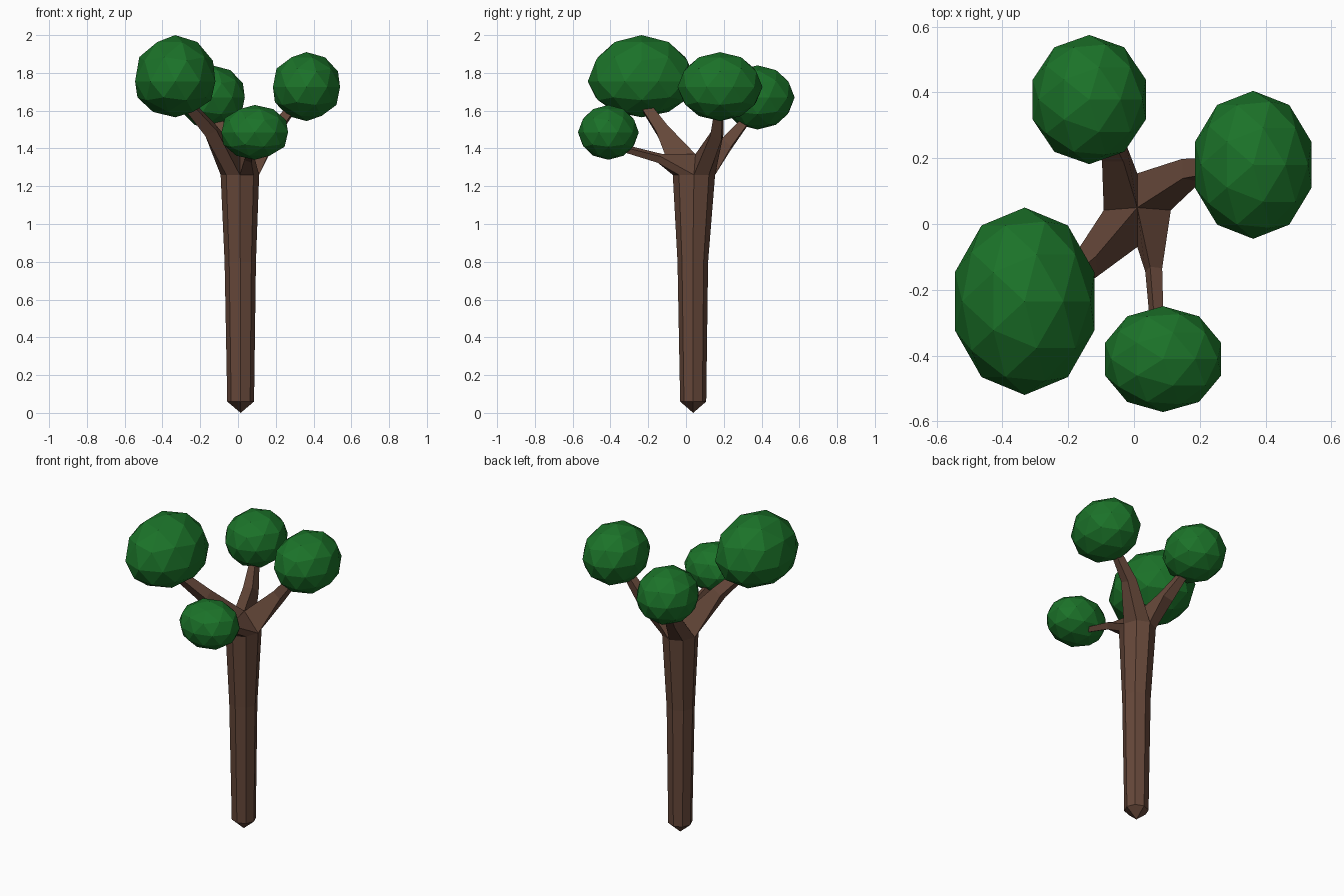
import bpy, bmesh, math
from mathutils import Vector

if "Cube" in bpy.data.objects:
    bpy.data.objects.remove(bpy.data.objects["Cube"])


def material(name, color):
    m = bpy.data.materials.new(name)
    m.diffuse_color = (*color, 1)
    m.use_nodes = True
    m.node_tree.nodes["Principled BSDF"].inputs["Base Color"].default_value = m.diffuse_color
    return m


bark = material("bark", (0.13, 0.063, 0.041))
leaf = material("leaf", (0.011, 0.17, 0.022))


def finish(bm, name, mat):
    bmesh.ops.recalc_face_normals(bm, faces=bm.faces)
    me = bpy.data.meshes.new(name)
    bm.to_mesh(me)
    bm.free()
    me.materials.append(mat)
    ob = bpy.data.objects.new(name, me)
    bpy.context.collection.objects.link(ob)


# Trunk: eight-sided rings (z, centre x, centre y, radius x, radius y)
bm = bmesh.new()
rings = []
for z, cx, cy, rx, ry in [(0.06, 0.014, 0.038, 0.071, 0.069),
                          (0.80, 0.012, 0.036, 0.083, 0.081),
                          (1.26, 0.010, 0.042, 0.102, 0.112)]:
    rings.append([bm.verts.new((cx + rx * math.cos(i * math.pi / 4),
                                cy + ry * math.sin(i * math.pi / 4), z))
                  for i in range(8)])
for lo, hi in zip(rings, rings[1:]):
    for i in range(8):
        j = (i + 1) % 8
        bm.faces.new((lo[i], lo[j], hi[j], hi[i]))

# Pointed foot made of four quads
foot = bm.verts.new((0.014, 0.038, 0))
for i in range(0, 8, 2):
    b = rings[0]
    bm.faces.new((foot, b[i], b[i + 1], b[(i + 2) % 8]))

# Four branches grow out of the four top quads: two (centre, radius) steps each
crotch = bm.verts.new((0.01, 0.05, 1.37))
branches = [
    [((0.175, 0.163, 1.47), 0.045), ((0.32, 0.18, 1.66), 0.025)],
    [((-0.06, 0.215, 1.425), 0.047), ((-0.125, 0.36, 1.60), 0.022)],
    [((-0.145, -0.125, 1.495), 0.048), ((-0.29, -0.24, 1.66), 0.032)],
    [((0.06, -0.14, 1.348), 0.028), ((0.075, -0.40, 1.42), 0.018)],
]
top = rings[-1]
for k, steps in enumerate(branches):
    a, corner, b = top[2 * k], top[2 * k + 1], top[(2 * k + 2) % 8]
    prev = [crotch, a, corner, b]
    last = (a.co + b.co + crotch.co + corner.co) / 4
    for c, r in steps:
        c = Vector(c)
        d = (c - last).normalized()
        s = a.co - b.co
        s = (s - d * s.dot(d)).normalized()
        u = s.cross(d)
        if u.z < 0:
            u = -u
        ring = [bm.verts.new(c + v * r) for v in (u, s, -u, -s)]
        for i in range(4):
            j = (i + 1) % 4
            bm.faces.new((prev[i], prev[j], ring[j], ring[i]))
        prev, last = ring, c
    bm.faces.new(prev)
finish(bm, "trunk_and_branches", bark)


# Leaf clumps: low-poly balls fitted to their extents
def clump(name, lo, hi, mid):
    bm = bmesh.new()
    bmesh.ops.create_icosphere(bm, subdivisions=2, radius=1)
    for ax in range(3):
        m = max(v.co[ax] for v in bm.verts)
        for v in bm.verts:
            t = v.co[ax] / m
            c = mid if ax == 2 else (lo[ax] + hi[ax]) / 2
            v.co[ax] = c + t * ((hi[ax] - c) if t > 0 else (c - lo[ax]))
    finish(bm, name, leaf)


clump("leaves_front_left", (-0.545, -0.52, 1.565), (-0.12, 0.05, 2.0), 1.755)
clump("leaves_back_right", (0.185, -0.045, 1.545), (0.54, 0.405, 1.91), 1.725)
clump("leaves_front_right", (-0.088, -0.572, 1.34), (0.265, -0.25, 1.63), 1.485)
clump("leaves_back_left", (-0.308, 0.182, 1.50), (0.036, 0.575, 1.84), 1.67)
